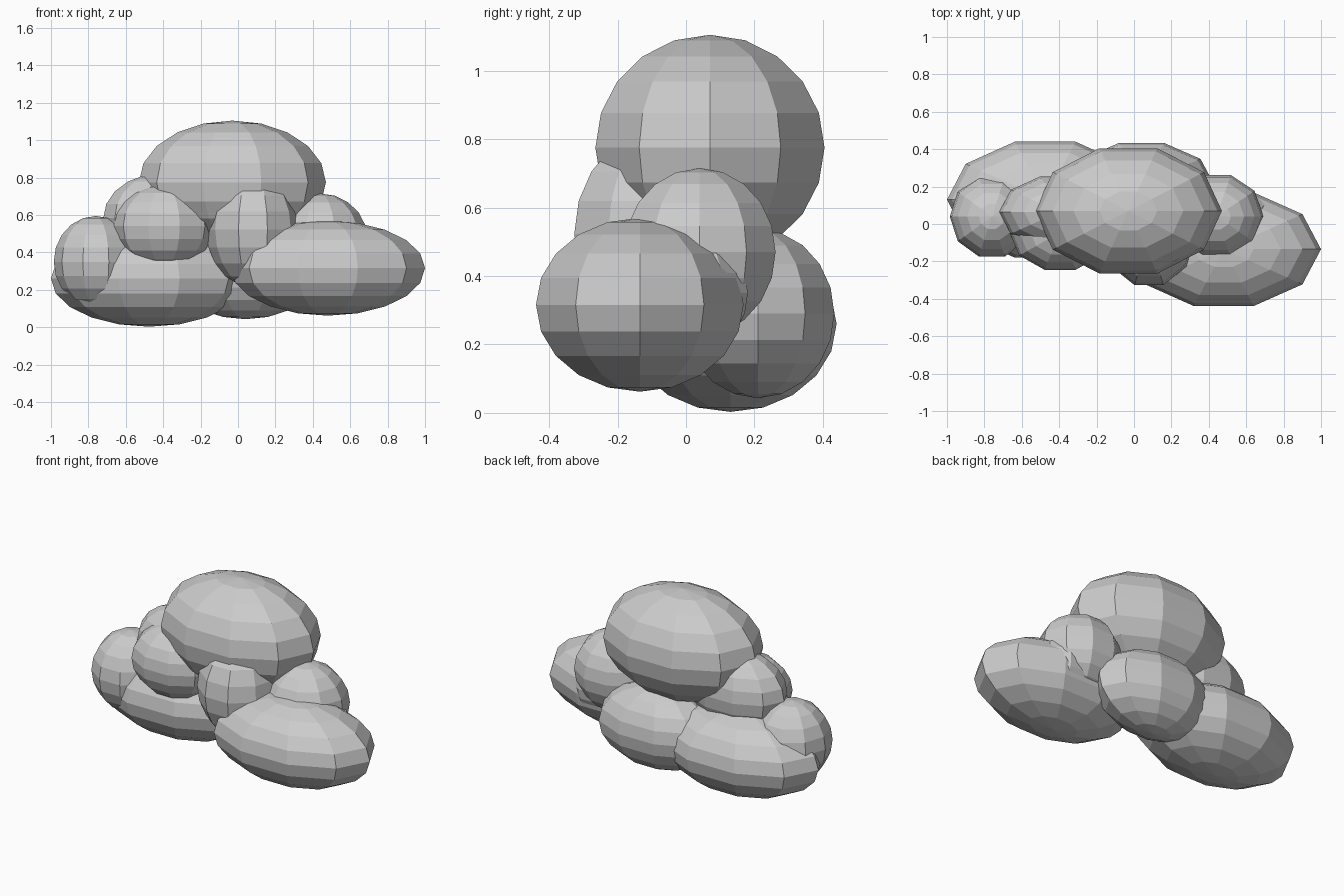
import bpy, bmesh, math
from mathutils import Matrix, Vector

if "Cube" in bpy.data.objects:
    bpy.data.objects.remove(bpy.data.objects["Cube"])


def puff(name, center, radii):
    """Low-poly ellipsoid, 10 segments by 10 rings, with a corner on the x axis."""
    bm = bmesh.new()
    bmesh.ops.create_uvsphere(bm, u_segments=10, v_segments=10, radius=1.0)
    rim = min(bm.verts, key=lambda v: abs(v.co.z)).co
    turn = Matrix.Rotation(-math.atan2(rim.y, rim.x), 4, 'Z')
    scale = Matrix.Diagonal(Vector((*radii, 1.0)))
    bm.transform(scale @ turn)
    mesh = bpy.data.meshes.new(name)
    bm.to_mesh(mesh)
    bm.free()
    ob = bpy.data.objects.new(name, mesh)
    ob.location = center
    bpy.context.collection.objects.link(ob)
    return ob


# Large crown on top
puff("top_puff", (-0.03, 0.07, 0.775), (0.50, 0.352, 0.33))

# Wide base
puff("base_left_puff", (-0.475, 0.13, 0.26), (0.525, 0.326, 0.257))
puff("base_right_puff", (0.48, -0.135, 0.316), (0.52, 0.319, 0.254))
puff("base_back_puff", (0.04, 0.21, 0.29), (0.39, 0.235, 0.247))

# Middle layer filling the gaps
puff("far_left_puff", (-0.76, 0.04, 0.35), (0.225, 0.225, 0.245))
puff("mid_left_front_puff", (-0.395, -0.045, 0.54), (0.27, 0.21, 0.22))
puff("mid_left_back_puff", (-0.40, 0.065, 0.585), (0.32, 0.20, 0.24))
puff("mid_front_puff", (0.08, -0.065, 0.523), (0.25, 0.275, 0.31))
puff("mid_right_puff", (0.44, 0.04, 0.47), (0.253, 0.233, 0.245))
puff("small_right_puff", (0.55, 0.0, 0.35), (0.20, 0.19, 0.19))
